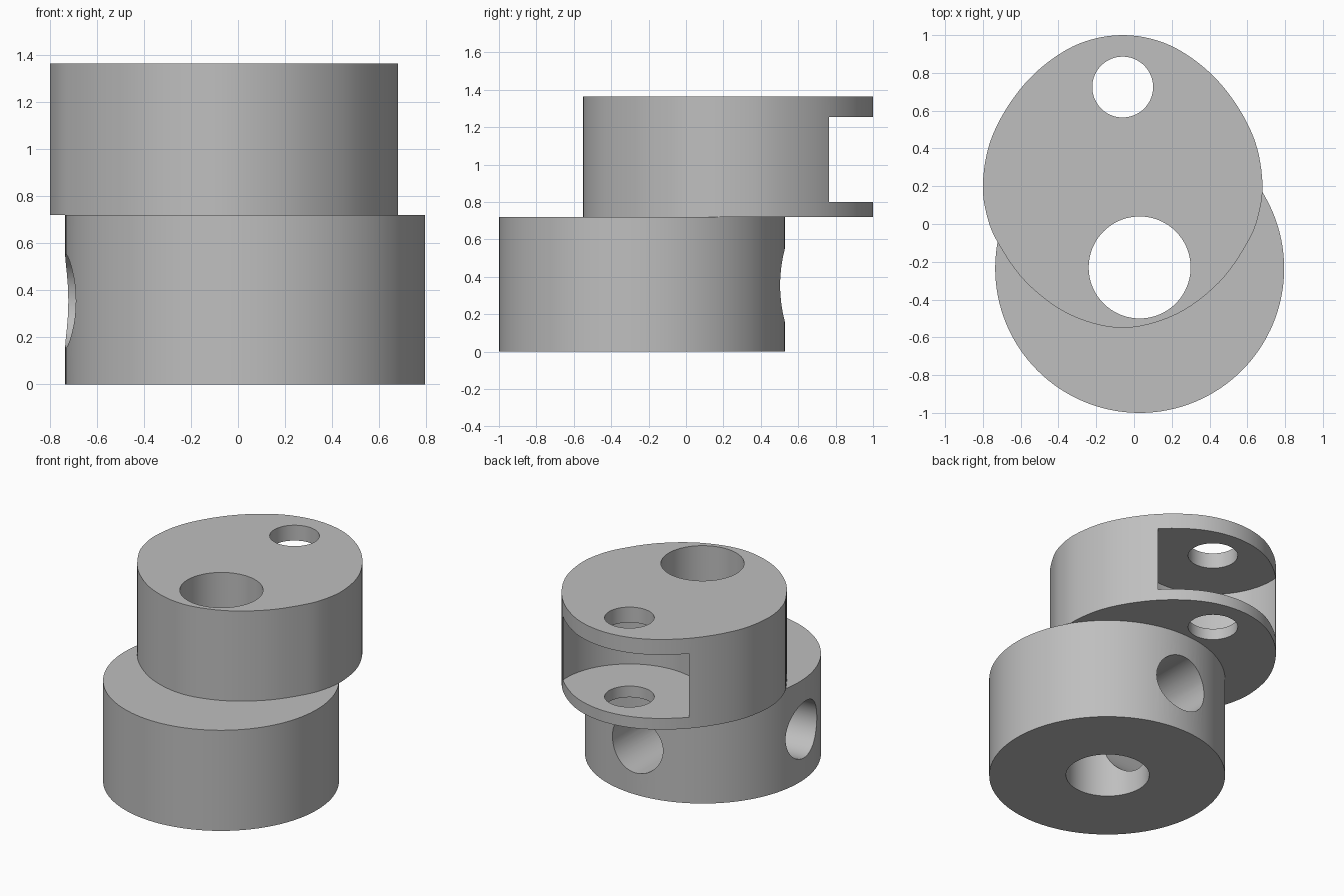
import bpy
import math
from mathutils import Vector, geometry

if "Cube" in bpy.data.objects:
    bpy.data.objects.remove(bpy.data.objects["Cube"], do_unlink=True)

# Plain metal colour
metal = bpy.data.materials.new("machined grey")
metal.use_nodes = True
GREY = (0.52, 0.52, 0.52, 1)
metal.diffuse_color = GREY
metal.node_tree.nodes["Principled BSDF"].inputs["Base Color"].default_value = GREY


def prism(name, outline, z0, z1):
    """Extrude a closed, counter-clockwise outline between two heights."""
    n = len(outline)
    verts = [(x, y, z) for z in (z0, z1) for x, y in outline]
    faces = [tuple(reversed(range(n))), tuple(range(n, 2 * n))]
    faces += [(i, (i + 1) % n, n + (i + 1) % n, n + i) for i in range(n)]
    mesh = bpy.data.meshes.new(name)
    mesh.from_pydata(verts, [], faces)
    mesh.materials.append(metal)
    obj = bpy.data.objects.new(name, mesh)
    bpy.context.collection.objects.link(obj)
    return obj


def circle(centre, radius, n=96):
    return [(centre[0] + radius * math.cos(2 * math.pi * i / n),
             centre[1] + radius * math.sin(2 * math.pi * i / n)) for i in range(n)]


def finish(obj, cutters):
    """Cut the part, drop the cutters and smooth the curved walls."""
    bpy.ops.object.select_all(action="DESELECT")
    bpy.context.view_layer.objects.active = obj
    obj.select_set(True)
    for cutter in cutters:
        mod = obj.modifiers.new("cut", "BOOLEAN")
        mod.operation, mod.solver, mod.object = "DIFFERENCE", "EXACT", cutter
        bpy.ops.object.modifier_apply(modifier=mod.name)
        bpy.data.objects.remove(cutter, do_unlink=True)
    bpy.ops.object.shade_smooth_by_angle(angle=math.radians(30))


AXIS = Vector((0.03, -0.235))   # main bore
PIN = Vector((-0.06, 0.725))    # pin hole in the fork
SPLIT, TOP = 0.72, 1.365


def bore():
    return prism("bore_cutter", circle((AXIS.x, AXIS.y + 0.005), 0.27), -0.1, TOP + 0.1)


def side_hole(angle):
    """Radial cylinder reaching from the collar axis outwards."""
    obj = prism("side_hole_cutter", circle((0, 0), 0.2, 64), 0, 1)
    obj.location = (AXIS.x, AXIS.y, 0.355)
    obj.rotation_euler = (0, math.pi / 2, math.radians(angle))
    bpy.context.view_layer.update()
    return obj


# Lower collar: round body, main bore and two radial holes
collar = prism("lower_collar", circle(AXIS, 0.765, 128), 0, SPLIT)
finish(collar, [bore(), side_hole(90), side_hole(184.6)])

# Upper body: smooth egg outline, mirrored about the pin centreline
half = [(0, -0.55), (0.28, -0.48), (0.51, -0.31), (0.66, -0.1), (0.72, 0.05), (0.74, 0.22),
        (0.70, 0.44), (0.59, 0.65), (0.435, 0.825), (0.23, 0.955), (0, 1.0)]
points = [Vector(p) for p in half + [(-x, y) for x, y in half[-2:0:-1]]]
count = len(points)
egg = []
for i in range(count):
    before, a, b, after = (points[(i + k) % count] for k in (-1, 0, 1, 2))
    curve = geometry.interpolate_bezier(a, a + (b - before) / 6, b - (after - a) / 6, b, 7)
    egg += [(p[0] + PIN.x, p[1]) for p in curve[:-1]]

# Fork slot leaves a thin plate above and below the pin space
upper = prism("upper_fork_body", egg, SPLIT, TOP)
slot = prism("slot_cutter", circle(PIN, 0.5), 0.80, 1.255)
pin_hole = prism("pin_hole_cutter", circle(PIN, 0.161), 0.6, TOP + 0.1)
finish(upper, [bore(), slot, pin_hole])
